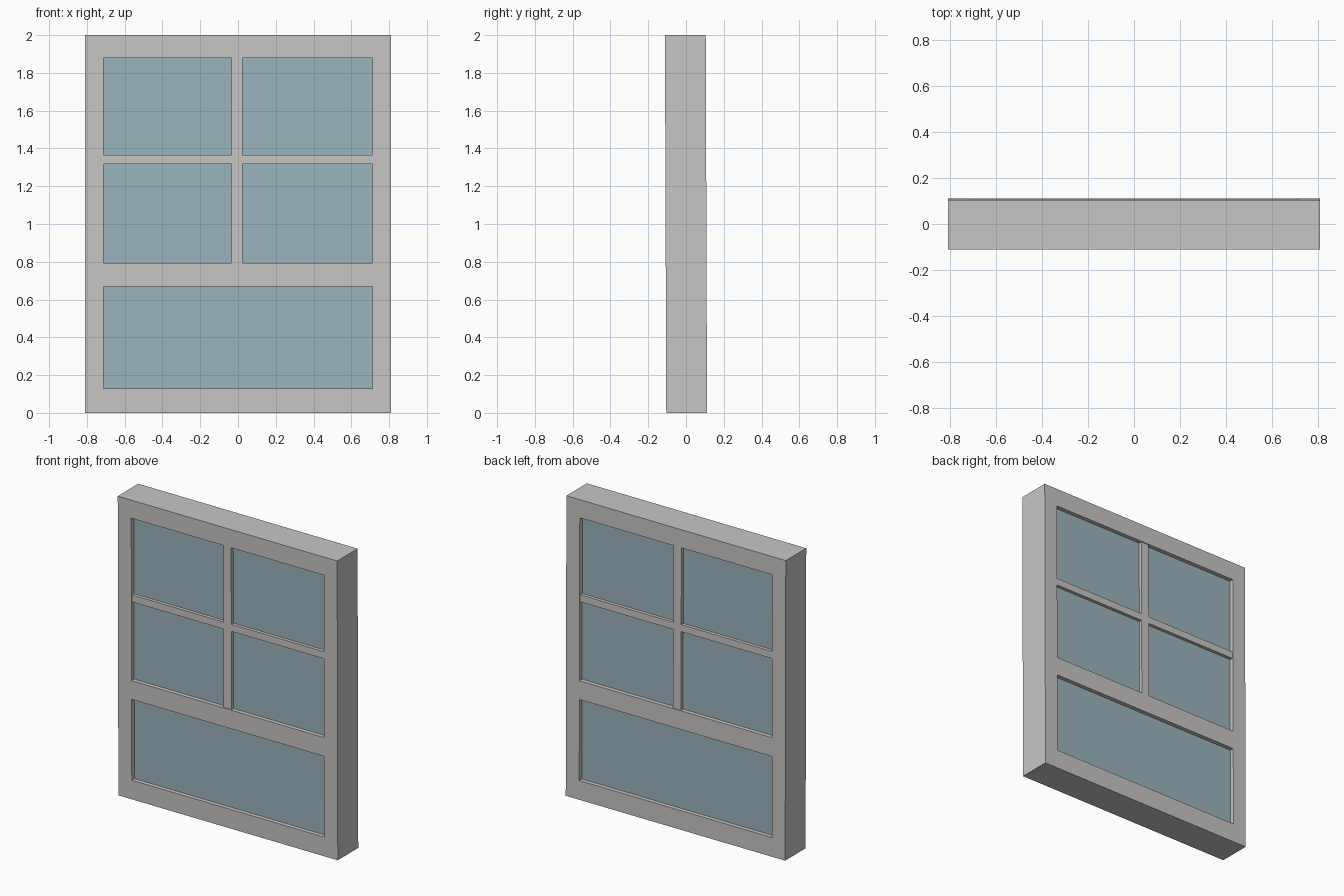
import bpy, bmesh

if "Cube" in bpy.data.objects:
    bpy.data.objects.remove(bpy.data.objects["Cube"])

HALF = 0.108          # half depth of the frame
LEAN = 0.0035         # the window leans very slightly forward


def material(name, rgb):
    m = bpy.data.materials.new(name)
    m.diffuse_color = (*rgb, 1)
    m.use_nodes = True
    m.node_tree.nodes["Principled BSDF"].inputs["Base Color"].default_value = m.diffuse_color
    return m


GREY = material("warm grey paint", (0.58, 0.565, 0.55))
GLASS = material("blue grey glass", (0.33, 0.455, 0.515))


def finish(name, bm, mat):
    for v in bm.verts:
        v.co.y -= LEAN * (v.co.z - 1)
    bmesh.ops.recalc_face_normals(bm, faces=bm.faces)
    me = bpy.data.meshes.new(name)
    bm.to_mesh(me)
    bm.free()
    me.materials.append(mat)
    ob = bpy.data.objects.new(name, me)
    bpy.context.collection.objects.link(ob)
    return ob


def lattice(name, xs, zs, holes, half, mat):
    """Flat grid of cells minus the holes, extruded through the depth."""
    bm = bmesh.new()
    grid = [[bm.verts.new((x, -half, z)) for z in zs] for x in xs]
    for i in range(len(xs) - 1):
        for j in range(len(zs) - 1):
            if (i, j) not in holes:
                bm.faces.new((grid[i][j], grid[i + 1][j],
                              grid[i + 1][j + 1], grid[i][j + 1]))
    bmesh.ops.delete(bm, geom=[v for v in bm.verts if not v.link_faces], context='VERTS')
    ext = bmesh.ops.extrude_face_region(bm, geom=bm.faces[:], use_keep_orig=True)
    for g in ext["geom"]:
        if isinstance(g, bmesh.types.BMVert):
            g.co.y = half
    return finish(name, bm, mat)


# Outer frame with the upper and lower openings
lattice("window_frame", (-0.81, -0.711, 0.711, 0.81),
        (0, 0.128, 0.668, 0.793, 1.879, 2.0), {(1, 1), (1, 3)}, HALF, GREY)

# Crossed glazing bars in the upper sash
lattice("glazing_bars", (-0.711, -0.035, 0.023, 0.711),
        (0.793, 1.317, 1.364, 1.879),
        {(0, 0), (2, 0), (0, 2), (2, 2)}, HALF - 0.006, GREY)

# Recessed panes
for name, z0, z1 in (("lower_pane", 0.128, 0.668), ("upper_pane", 0.793, 1.879)):
    lattice(name, (-0.711, 0.711), (z0, z1), set(), HALF - 0.028, GLASS)
